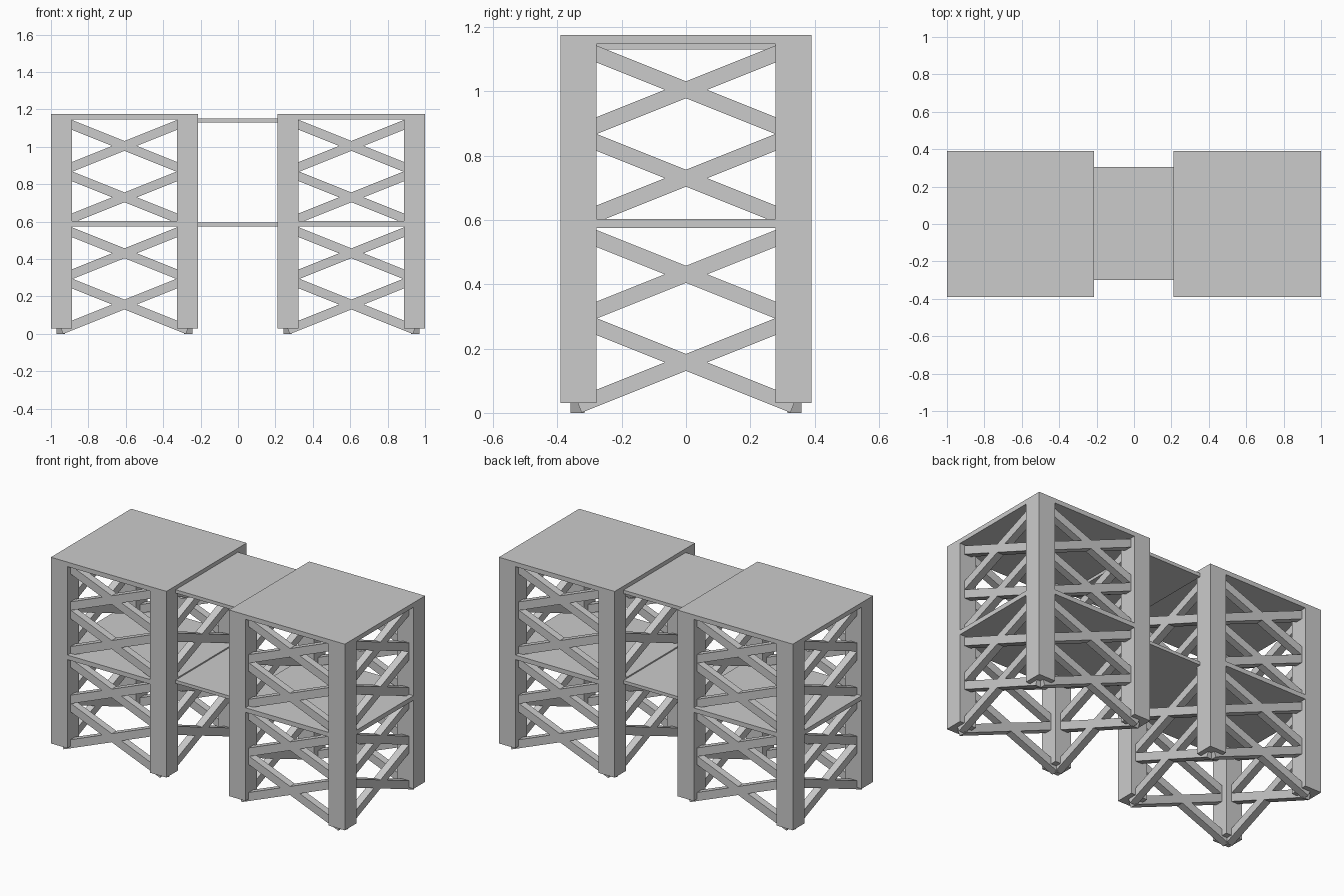
import bpy
import math
from mathutils import Matrix, Vector

cube = bpy.data.objects.get("Cube")
if cube:
    bpy.data.objects.remove(cube, do_unlink=True)

# Single grey finish
grey = bpy.data.materials.new("concrete_grey")
grey.use_nodes = True
colour = (0.6, 0.6, 0.6, 1)
grey.diffuse_color = colour
grey.node_tree.nodes["Principled BSDF"].inputs["Base Color"].default_value = colour

HALF_Y = 0.39        # tower half depth
POST = 0.112         # post side
RECESS = 0.03        # brace setback from the tower face
BRACE_W, BRACE_T = 0.049, 0.045
SLOPE = math.atan(0.4)
LEVELS = (0.157, 0.431, 0.73, 1.005)   # brace crossing heights


def box(name, low, high):
    """Axis-aligned box between two corners."""
    low, high = Vector(low), Vector(high)
    bpy.ops.mesh.primitive_cube_add(size=1)
    ob = bpy.context.object
    ob.name = name
    ob.data.transform(Matrix.Translation((low + high) / 2) @ Matrix.Diagonal((*(high - low), 1)))
    ob.data.materials.append(grey)
    return ob


def brace(name, centre, reach, turn, tilt):
    """Sloping bar, turned about z to lie along one tower face."""
    length = 2 * reach / math.cos(SLOPE)
    ob = box(name, (-length / 2, -BRACE_T / 2, -BRACE_W / 2), (length / 2, BRACE_T / 2, BRACE_W / 2))
    ob.data.transform(Matrix.Translation(centre) @ Matrix.Rotation(turn, 4, "Z")
                      @ Matrix.Rotation(tilt, 4, "Y"))


def tower(side, x0, x1):
    # Corner posts
    for x in (x0, x1 - POST):
        for y in (-HALF_Y, HALF_Y - POST):
            box(side + "_post", (x, y, 0.03), (x + POST, y + POST, 1.175))
    # Middle and top decks
    for level, z in (("middle", 0.575), ("top", 1.147)):
        box(f"{side}_{level}_deck", (x0, -HALF_Y, z), (x1, HALF_Y, z + 0.028))
    # Crossed braces on all four faces
    mid, half_x = (x0 + x1) / 2, (x1 - x0) / 2
    inset = RECESS + BRACE_T / 2
    for z in LEVELS:
        for sign in (-1, 1):
            for tilt in (-SLOPE, SLOPE):
                brace(side + "_face_brace", (mid, sign * (HALF_Y - inset), z),
                      half_x - POST / 2, 0, tilt)
                brace(side + "_end_brace", (mid + sign * (half_x - inset), 0, z),
                      HALF_Y - POST / 2, math.pi / 2, tilt)


tower("right", -1, -0.214)
tower("left", 0.212, 1)

# Walkways joining the towers
box("lower_walkway", (-0.214, -0.3, 0.575), (0.212, 0.305, 0.595))
box("upper_walkway", (-0.214, -0.3, 1.13), (0.212, 0.305, 1.151))
